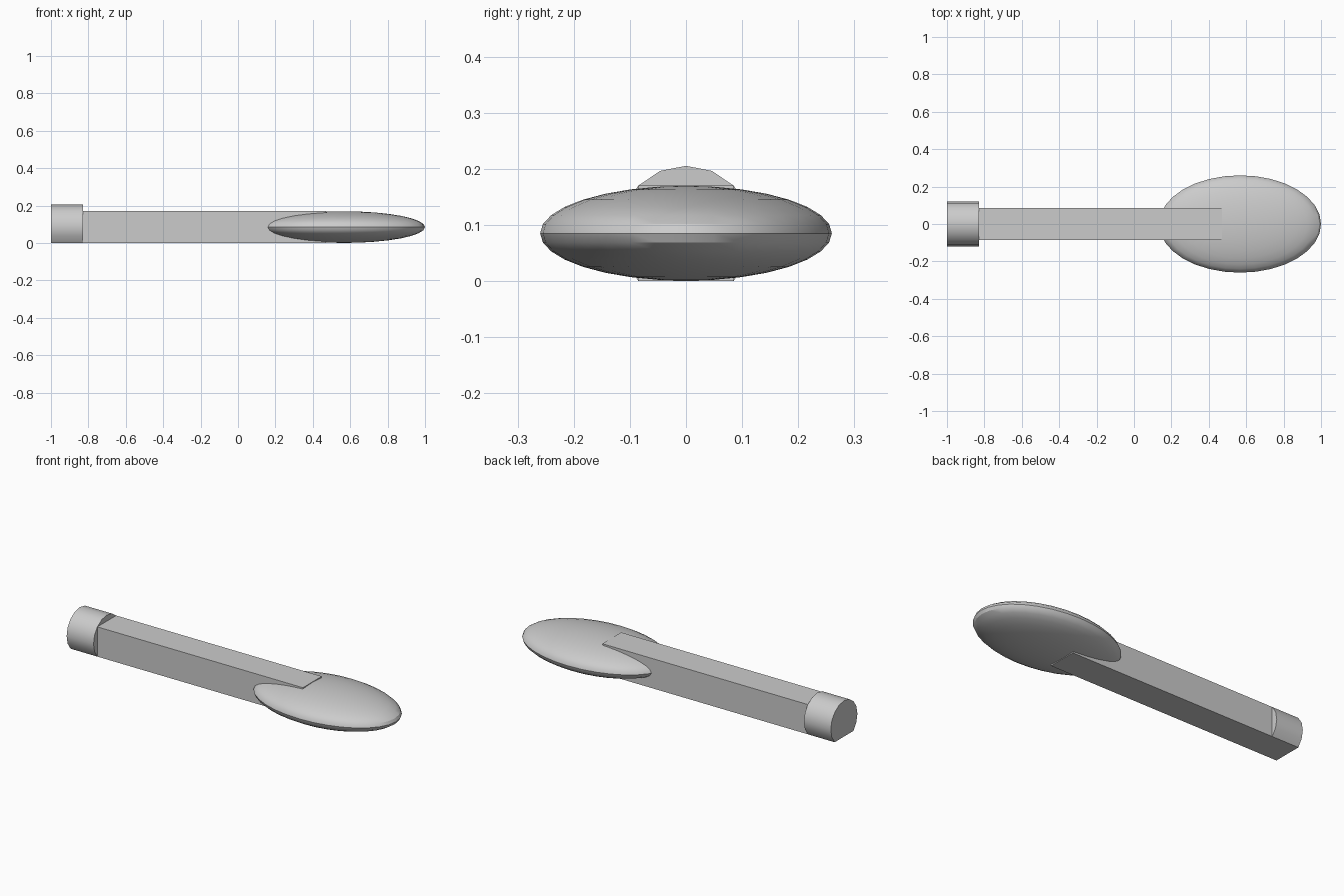
import bpy
import bmesh
from math import sin, cos, pi
from mathutils import Matrix

cube = bpy.data.objects.get("Cube")
if cube:
    bpy.data.objects.remove(cube, do_unlink=True)

HALF = 0.085              # half thickness of the handle
RADIUS = HALF * 2 ** 0.5  # the end cap touches the handle's corners

grey = bpy.data.materials.new("plain grey")
grey.use_nodes = True
colour = (0.6, 0.6, 0.6, 1)
grey.diffuse_color = colour
grey.node_tree.nodes["Principled BSDF"].inputs["Base Color"].default_value = colour


def add_object(name, bm, smooth=False):
    bmesh.ops.recalc_face_normals(bm, faces=bm.faces)
    mesh = bpy.data.meshes.new(name)
    bm.to_mesh(mesh)
    bm.free()
    mesh.materials.append(grey)
    obj = bpy.data.objects.new(name, mesh)
    bpy.context.collection.objects.link(obj)
    if smooth:
        bpy.ops.object.select_all(action='DESELECT')
        obj.select_set(True)
        bpy.context.view_layer.objects.active = obj
        bpy.ops.object.shade_smooth_by_angle()
    return obj


# Square handle, running into both the end cap and the bowl
x0, x1 = -0.9, 0.47
bm = bmesh.new()
bmesh.ops.create_cube(bm, size=1, matrix=Matrix.Translation(((x0 + x1) / 2, 0, HALF))
                      @ Matrix.Diagonal((x1 - x0, 2 * HALF, 2 * HALF, 1)))
add_object("handle", bm)

# Solid flattened bowl
bm = bmesh.new()
bmesh.ops.create_uvsphere(bm, u_segments=32, v_segments=16, radius=1,
                          matrix=Matrix.Translation((0.567, 0, HALF))
                          @ Matrix.Diagonal((0.433, 0.26, 0.0845, 1)))
add_object("bowl", bm, smooth=True)

# Round end cap with a flat underside level with the handle
bm = bmesh.new()
angles = [-pi / 4 + i * pi / 8 for i in range(13)]
ring = [bm.verts.new((-1, RADIUS * cos(a), HALF + RADIUS * sin(a))) for a in angles]
face = bm.faces.new(ring)
extruded = bmesh.ops.extrude_face_region(bm, geom=[face], use_keep_orig=True)["geom"]
bmesh.ops.translate(bm, vec=(0.17, 0, 0),
                    verts=[v for v in extruded if isinstance(v, bmesh.types.BMVert)])
add_object("end_cap", bm, smooth=True)
